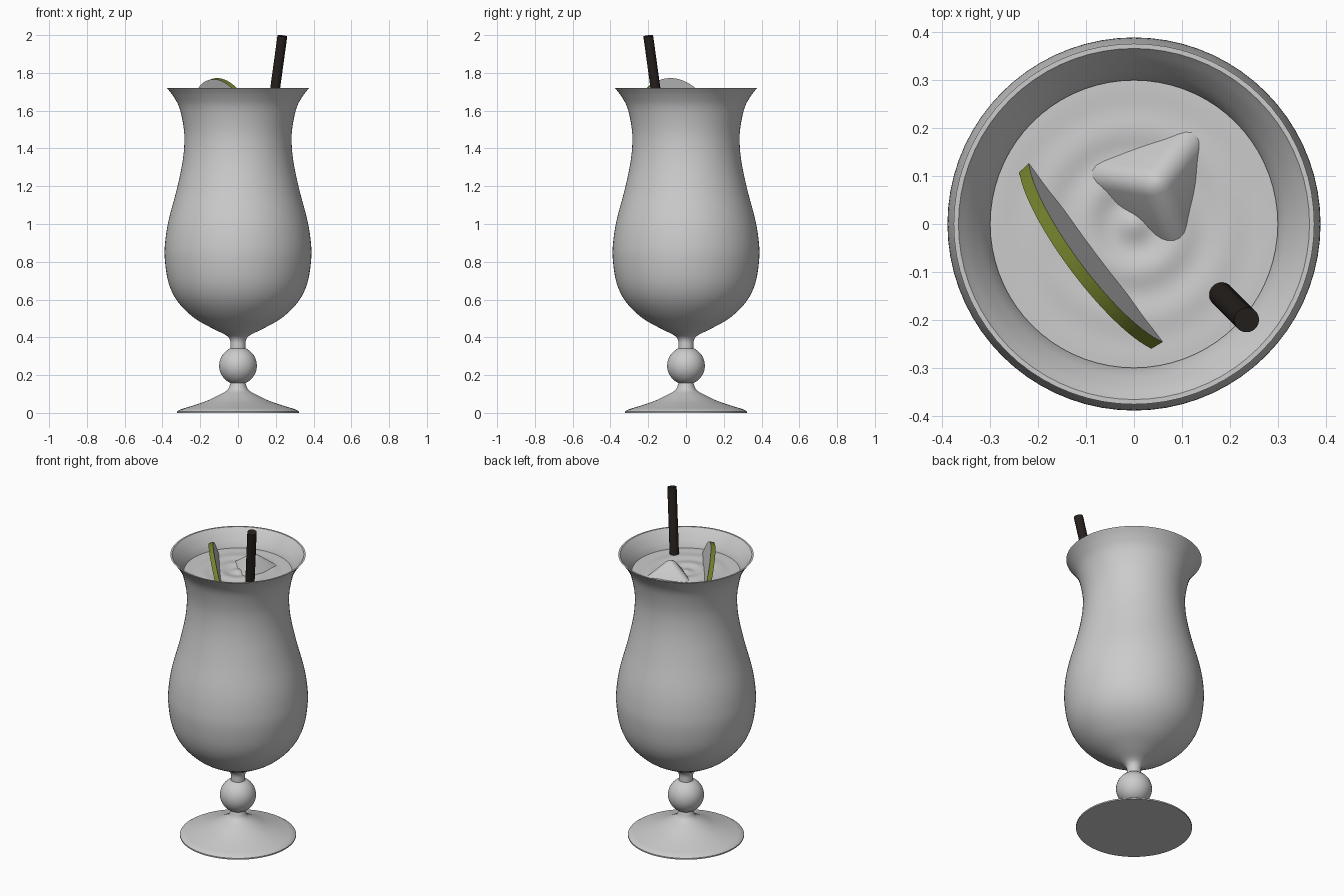
import bpy, bmesh, math
from mathutils import Vector, Matrix

if "Cube" in bpy.data.objects:
    bpy.data.objects.remove(bpy.data.objects["Cube"])

SEG = 72
LEVEL = 1.62      # drink surface height
WALL = 0.01


def finish(name, bm, angle=40, color=None):
    bmesh.ops.recalc_face_normals(bm, faces=bm.faces)
    me = bpy.data.meshes.new(name)
    bm.to_mesh(me)
    bm.free()
    ob = bpy.data.objects.new(name, me)
    bpy.context.collection.objects.link(ob)
    if color:
        me.materials.append(material(name, color))
    bpy.ops.object.select_all(action='DESELECT')
    ob.select_set(True)
    bpy.context.view_layer.objects.active = ob
    bpy.ops.object.shade_smooth_by_angle(angle=math.radians(angle))
    return ob


def material(name, color):
    m = bpy.data.materials.new(name)
    m.diffuse_color = (*color, 1)
    m.use_nodes = True
    m.node_tree.nodes["Principled BSDF"].inputs["Base Color"].default_value = m.diffuse_color
    return m


def spline(pts, n=4):
    """Catmull-Rom curve through (radius, height) points."""
    p = [Vector(q) for q in pts]
    p = [2 * p[0] - p[1]] + p + [2 * p[-1] - p[-2]]
    out = []
    for a, b, c, d in zip(p, p[1:], p[2:], p[3:]):
        for i in range(n):
            t = i / n
            out.append(0.5 * (2 * b + (c - a) * t + (2 * a - 5 * b + 4 * c - d) * t * t
                              + (3 * b - a - 3 * c + d) * t ** 3))
    return [(max(v.x, 0), v.y) for v in out + [p[-2]]]


def lathe(name, profile):
    bm = bmesh.new()
    vs = [bm.verts.new((r, 0, z)) for r, z in profile]
    es = [bm.edges.new(e) for e in zip(vs, vs[1:])]
    bmesh.ops.spin(bm, geom=vs + es, cent=(0, 0, 0), axis=(0, 0, 1),
                   angle=2 * math.pi, steps=SEG)
    bmesh.ops.remove_doubles(bm, verts=bm.verts, dist=1e-5)
    return finish(name, bm)


# Glass: foot, ball stem, bowl outside, then bowl inside
foot = spline([(0.322, 0.008), (0.30, 0.020), (0.25, 0.035), (0.17, 0.062),
               (0.10, 0.095), (0.055, 0.122), (0.04, 0.157)])
ball = [(0.1 * math.sin(a), 0.25 - 0.1 * math.cos(a))
        for a in [0.41 + (math.pi - 0.82) * i / 16 for i in range(17)]]
bowl = spline([(0.04, 0.345), (0.042, 0.385), (0.065, 0.412), (0.135, 0.447), (0.235, 0.505),
               (0.32, 0.59), (0.368, 0.69), (0.388, 0.82), (0.384, 0.92), (0.365, 1.03),
               (0.325, 1.18), (0.295, 1.32), (0.284, 1.43), (0.289, 1.52),
               (0.312, 1.62), (0.345, 1.68), (0.376, 1.72)])
inside = [(r - WALL, z) for r, z in bowl if z > 0.46]
lathe("hurricane_glass", [(0, 0), (0.322, 0)] + foot + ball + bowl
      + inside[::-1] + [(0.06, 0.44), (0, 0.435)])

# Drink with a gently rippled top
body = [(r - WALL - 0.003, z) for r, z in bowl if 0.46 < z < LEVEL - 0.005]
ripples = [(0.30 * i / 30, LEVEL + 0.006 * math.cos(2 * math.pi * i / 10) * (1 - i / 30))
           for i in range(31)]
lathe("drink", [(0, 0.445), (0.06, 0.45)] + body + ripples[::-1])

# Ice cube, rounded, standing on one corner
bm = bmesh.new()
bmesh.ops.create_cube(bm, size=0.24)
bmesh.ops.bevel(bm, geom=bm.edges[:], offset=0.04, segments=5, profile=0.5, affect='EDGES')
up = Vector((1, 1, 1)).rotation_difference(Vector((0, 0, 1))).to_matrix().to_4x4()
flat = up @ Vector((1, 1, 0, 0))
# an upper corner lies opposite to each lower one; turn one to 51 degrees
corner = math.atan2(flat.y, flat.x)
turn = Matrix.Rotation(math.radians(51) - corner, 4, 'Z')
bm.transform(Matrix.Translation((0.045, 0.085, 1.525)) @ turn @ up)
finish("ice_cube", bm, 60)

# Lime wheel leaning against the bowl: grey faces, green peel
bm = bmesh.new()
bmesh.ops.create_cone(bm, cap_ends=True, segments=64, radius1=0.25, radius2=0.25, depth=0.026)
normal = Vector((-0.8, -0.6, -0.25)).normalized()
bm.transform(Matrix.Translation((-0.072, -0.054, 1.527))
             @ Vector((0, 0, 1)).rotation_difference(normal).to_matrix().to_4x4())
lime = finish("lime_wheel", bm)
lime.data.materials.append(material("lime_flesh", (0.8, 0.8, 0.8)))
lime.data.materials.append(material("lime_peel", (0.17, 0.22, 0.025)))
for f in lime.data.polygons:
    f.material_index = 0 if len(f.vertices) > 4 else 1

# Straw from the bottom of the bowl past the rim
top, low = Vector((0.235, -0.2, 1.996)), Vector((0.045, -0.01, 0.62))
axis = top - low
bm = bmesh.new()
bmesh.ops.create_cone(bm, cap_ends=True, segments=24, radius1=0.026, radius2=0.026,
                      depth=axis.length)
bm.transform(Matrix.Translation((top + low) / 2)
             @ Vector((0, 0, 1)).rotation_difference(axis).to_matrix().to_4x4())
finish("straw", bm, color=(0.02, 0.015, 0.013))
